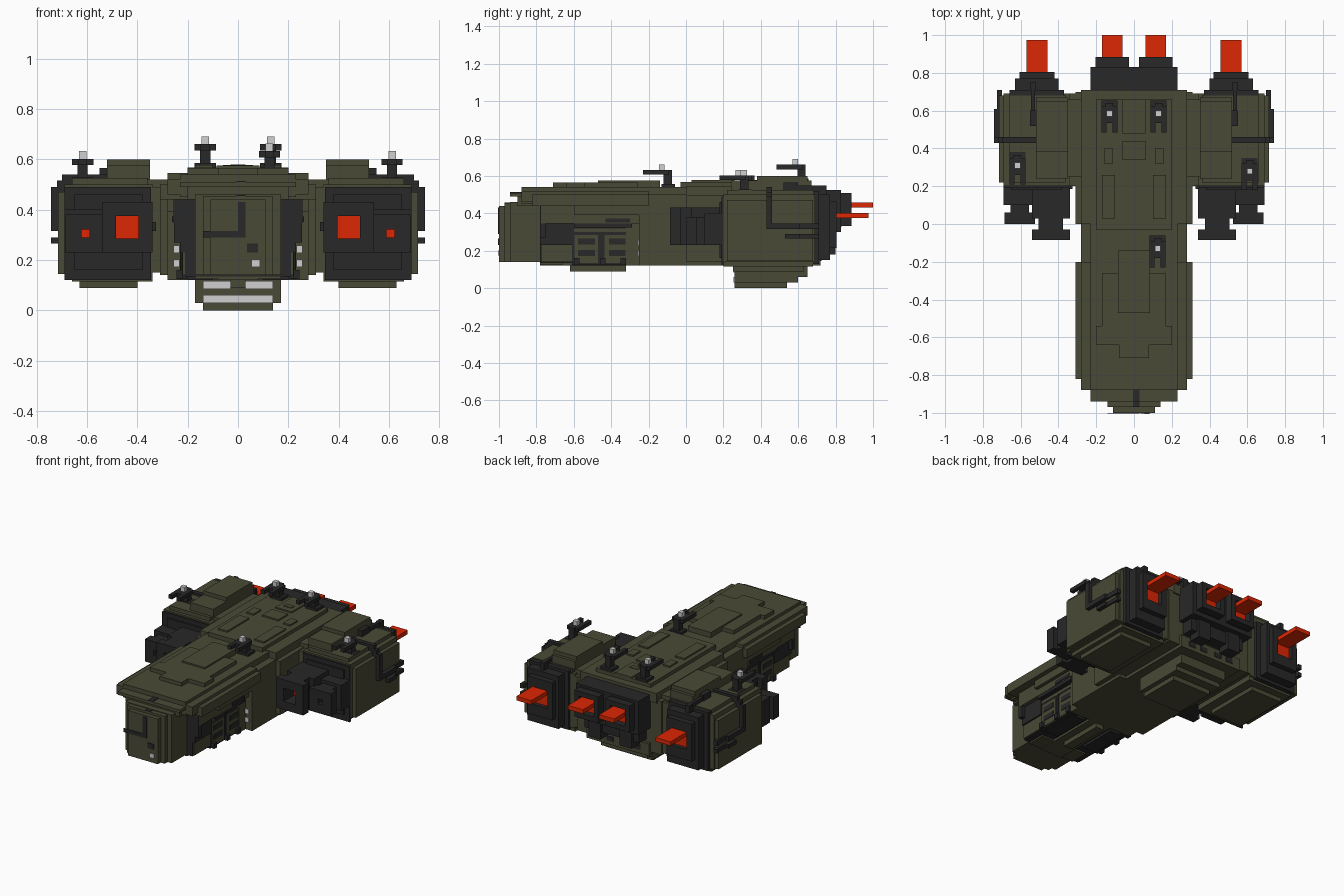
import bpy, bmesh
from mathutils import Matrix, Vector

cube = bpy.data.objects.get("Cube")
if cube:
    bpy.data.objects.remove(cube, do_unlink=True)


def material(name, rgb):
    m = bpy.data.materials.new(name)
    m.use_nodes = True
    m.diffuse_color = (*rgb, 1)
    m.node_tree.nodes["Principled BSDF"].inputs["Base Color"].default_value = (*rgb, 1)
    return m


OLIVE = material("olive hull", (0.068, 0.068, 0.037))
DARK = material("dark metal", (0.021, 0.021, 0.022))
RED = material("red glow", (0.72, 0.020, 0.001))
GREY = material("light grey", (0.63, 0.63, 0.63))


def part(name, mat, boxes, mirror=False):
    """One object from boxes given as (x0, x1, y0, y1, z0, z1)."""
    bm = bmesh.new()
    if mirror:
        boxes = boxes + [(-b[1], -b[0], *b[2:]) for b in boxes]
    for x0, x1, y0, y1, z0, z1 in boxes:
        centre = Vector(((x0 + x1) / 2, (y0 + y1) / 2, (z0 + z1) / 2))
        size = Matrix.Diagonal((x1 - x0, y1 - y0, z1 - z0, 1))
        bmesh.ops.create_cube(bm, size=1, matrix=Matrix.Translation(centre) @ size)
    mesh = bpy.data.meshes.new(name)
    bm.to_mesh(mesh)
    bm.free()
    mesh.materials.append(mat)
    obj = bpy.data.objects.new(name, mesh)
    bpy.context.collection.objects.link(obj)


def mid(w, y0, y1, z0, z1):
    """Box centred on x = 0 with half width w."""
    return (-w, w, y0, y1, z0, z1)


def ring(x, z, wide, tall, hole, y0, y1):
    """Rectangular frame around a square opening, facing along y."""
    return [(x - wide, x - hole, y0, y1, z - tall, z + tall),
            (x + hole, x + wide, y0, y1, z - tall, z + tall),
            (x - hole, x + hole, y0, y1, z + hole, z + tall),
            (x - hole, x + hole, y0, y1, z - tall, z - hole)]


# Nose: stepped front block under an overhanging deck
part("nose_block", OLIVE, [mid(.11, -1, -.9, .14, .44), mid(.14, -.97, -.85, .14, .455),
                           mid(.17, -.94, -.6, .14, .46)])
part("nose_deck", OLIVE, [mid(.23, -.94, -.8, .49, .51), mid(.20, -.90, -.8, .44, .50),
                          mid(.23, -.88, -.2, .45, .54), mid(.28, -.88, -.2, .46, .52),
                          mid(.31, -.82, -.2, .44, .50)])
part("nose_core", DARK, [mid(.21, -.78, -.3, .135, .46), mid(.23, -.78, -.6, .23, .45),
                         mid(.255, -.78, -.75, .27, .45)])
part("nose_flank", OLIVE, [(.2, .257, -.775, -.2, .345, .45), (.2, .28, -.6, -.2, .39, .45),
                           (.17, .22, -.775, -.61, .14, .23), (.2, .23, -.32, -.2, .12, .36)], True)
part("nose_belly", OLIVE, [mid(.03, -.62, -.32, .09, .13), mid(.08, -.78, -.3, .12, .2),
                           mid(.20, -.32, -.2, .12, .20), mid(.17, -.78, -.66, .125, .2)])

# Undercarriage gear beside the belly strip
part("belly_gear", DARK, [(.10, .20, -.60, -.34, .12, .15)]
     + [(.17, .245, y, y + .03, .125, .16) for y in (-.60, -.46, -.35)], True)
part("deck_plates", OLIVE, [mid(.17, -.54, -.26, .54, .565), mid(.20, -.64, -.54, .54, .565),
                            mid(.08, -.71, -.64, .54, .565), mid(.085, -.47, -.14, .54, .575)])

# Nose face details
part("nose_conduit", DARK, [(-.14, .03, -1.004, -1, .29, .315), (0, .03, -1.004, -1, .30, .43),
                            (-.005, .03, -.97, -.94, .45, .459), (-.005, .03, -.94, -.88, .505, .514),
                            (.035, .08, -1.004, -1, .23, .265)])
part("nose_lamp", GREY, [(.055, .085, -1.005, -1, .175, .2)])

# Nose flank weapon bays with louvre panels
part("bay_frame", DARK, [(.2, .222, -.61, -.32, .125, .35), (.2, .255, -.6, -.29, .325, .345),
                         (.2, .228, -.46, -.44, .13, .30), (.25, .262, -.43, -.30, .35, .372)], True)
part("bay_panels", OLIVE, [(.2, .225, y, y + .125, .135, .285) for y in (-.595, -.435)]
     + [(.2, .225, -.6, -.32, .30, .32)], True)
part("bay_slots", DARK, [(.22, .229, y, y + .09, z, z + .033)
                         for y in (-.577, -.413) for z in (.172, .233)], True)

# Main hull
part("main_hull", OLIVE, [mid(.28, -.25, .2, .12, .46), mid(.28, -.2, .2, .12, .50),
                          mid(.23, -.2, .05, .49, .54), mid(.31, 0, .70, .14, .495),
                          mid(.28, 0, .71, .48, .545), mid(.23, .1, .72, .12, .2)])
part("spine", OLIVE, [mid(.20, -.03, .66, .54, .568), mid(.06, .34, .44, .56, .578),
                      mid(.06, .48, .66, .56, .576), mid(.03, .52, .55, .57, .58)])
part("spine_panels", OLIVE, [(.1, .17, .03, .26, .56, .578), (.11, .16, .32, .40, .56, .578)], True)
part("pod_bridge", OLIVE, [(.28, .38, .2, .69, .15, .49), (.28, .36, .25, .66, .48, .52)], True)
part("bridge_clamp", DARK, [(.325, .36, .185, .21, .315, .35)], True)
part("hull_lamps", GREY, [(.232, .257, -.257, -.25, z, z + .03) for z in (.172, .228)], True)

# Keel below the rear hull, with light strips on its front
part("keel", OLIVE, [mid(.14, .26, .54, 0, .04), mid(.17, .26, .60, .03, .09),
                     mid(.17, .26, .65, .06, .13)])
part("keel_lights", GREY, [mid(.14, .253, .26, .03, .06), (-.14, -.03, .253, .26, .085, .117),
                           (.03, .14, .253, .26, .085, .117)])

# Side pods
part("pod_body", OLIVE, [(.34, .69, .2, .69, .14, .50), (.34, .715, .22, .68, .145, .47),
                         (.34, .66, .2, .68, .115, .15), (.40, .63, .25, .63, .088, .12),
                         (.36, .66, .22, .68, .49, .525)], True)
part("pod_roof", OLIVE, [(.35, .52, .24, .67, .52, .575), (.35, .52, .38, .65, .57, .60)], True)
part("pod_front_plate", DARK, [(.345, .69, .19, .202, .12, .49), (.38, .65, .18, .19, .16, .46)], True)

# Twin forward guns on every pod, each with a glowing bore
part("inner_gun", DARK, ring(.44, .33, .10, .10, .044, -.085, -.03)
     + ring(.44, .33, .065, .10, .044, -.04, .05)
     + [(.34, .54, .03, .19, .23, .43)], True)
part("inner_gun_bore", RED, [(.395, .485, .022, .03, .285, .375)], True)
part("outer_gun", DARK, ring(.605, .305, .08, .075, .016, 0, .06)
     + ring(.605, .305, .05, .075, .016, .05, .12)
     + [(.52, .69, .1, .19, .23, .40)], True)
part("outer_gun_bore", RED, [(.589, .621, .092, .1, .289, .321)], True)

# Pipes wrapped over the pod roof and outer side
part("pod_pipes", DARK, [(.52, .70, .43, .46, .49, .54), (.68, .72, .43, .46, .47, .515),
                         (.71, .742, .43, .46, .34, .49), (.71, .742, .43, .61, .315, .345),
                         (.70, .742, .53, .61, .265, .29), (.70, .725, .60, .71, .265, .29),
                         (.70, .725, .60, .71, .315, .345), (.52, .55, .52, .60, .52, .565),
                         (.525, .545, .58, .74, .52, .55), (.52, .55, .71, .75, .44, .55)], True)

# Pod engines: stepped dark housing, glowing opening, horizontal fin
part("pod_engine", DARK, [(.37, .66, .67, .71, .13, .52), (.40, .63, .70, .77, .15, .50)]
     + ring(.513, .34, .092, .125, .055, .76, .805), True)
part("pod_engine_glow", RED, [(.458, .568, .77, .778, .275, .4), (.458, .568, .77, .975, .375, .402)], True)

# Central engines
part("centre_engine_block", DARK, [mid(.23, .70, .83, .30, .525), mid(.20, .70, .78, .22, .34)])
part("centre_engine", DARK, [(.03, .20, .82, .835, .33, .51)]
     + ring(.115, .42, .088, .088, .055, .82, .885)
     + [(.07, .16, .72, .80, .18, .36)], True)
part("centre_engine_glow", RED, [(.06, .17, .835, .843, .365, .475), (.06, .17, .84, 1, .43, .457)], True)
part("stern_vents", DARK, [(x, x + .05, .715, .724, .145, .175) for x in (.03, .12)], True)


# Turrets: forked gun bar on a rear stem and foot, sensor block on top
def turret(name, x, y, z):
    """y is the middle of the sensor and z the top of the gun bar."""
    part(name, DARK, [(x - .042, x + .042, y - .05, y + .04, z - .025, z),
                      (x - .042, x - .016, y - .10, y - .05, z - .025, z),
                      (x + .016, x + .042, y - .10, y - .05, z - .025, z),
                      (x - .02, x + .02, y + .01, y + .055, z - .10, z),
                      (x - .042, x + .042, y, y + .07, z - .10, z - .075)])
    part(name + "_sensor", GREY, [(x - .015, x + .015, y - .015, y + .015, z, z + .03)])


turret("rear_turret_left", .13, .585, .66)
turret("rear_turret_right", -.13, .585, .66)
turret("front_turret", .125, -.13, .632)
turret("pod_turret_left", .612, .28, .602)
turret("pod_turret_right", -.617, .31, .602)
